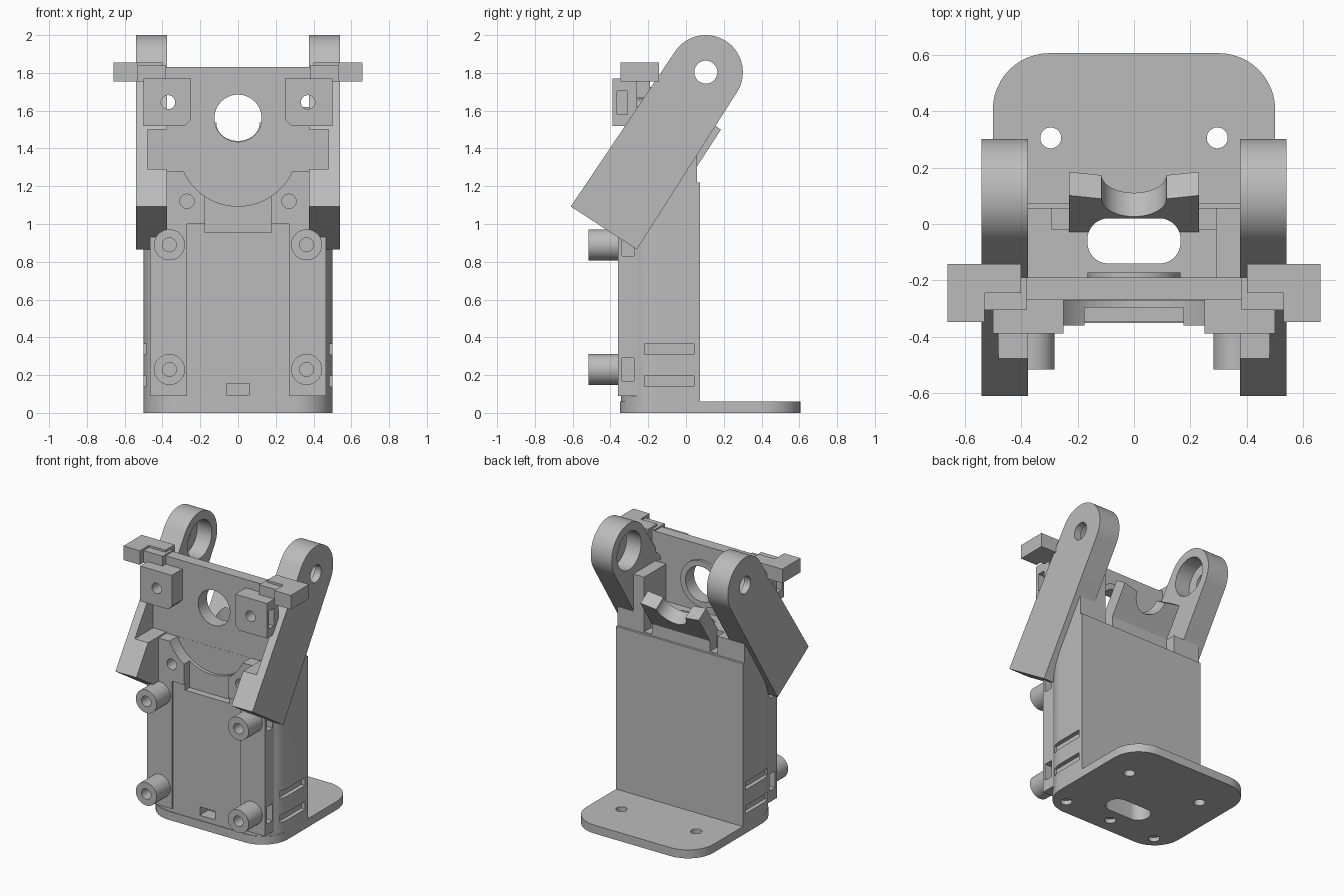
import bpy, bmesh
from math import sin, cos, pi, radians
from mathutils import Vector

if "Cube" in bpy.data.objects:
    bpy.data.objects.remove(bpy.data.objects["Cube"], do_unlink=True)

grey = bpy.data.materials.new("plain_grey")
grey.use_nodes = True
grey.diffuse_color = (0.5, 0.5, 0.5, 1)
grey.node_tree.nodes["Principled BSDF"].inputs["Base Color"].default_value = (0.5, 0.5, 0.5, 1)


def prism(name, outline, axis, lo, hi):
    """Extrude a 2D outline along an axis; outline uses the other two axes in x, y, z order."""
    bm = bmesh.new()
    k = "xyz".index(axis)

    def place(p, h):
        c = list(p)
        c.insert(k, h)
        return bm.verts.new(c)
    a = [place(p, lo) for p in outline]
    b = [place(p, hi) for p in outline]
    bm.faces.new(a)
    bm.faces.new(b)
    for i in range(len(a)):
        j = (i + 1) % len(a)
        bm.faces.new((a[i], a[j], b[j], b[i]))
    bmesh.ops.recalc_face_normals(bm, faces=bm.faces)
    me = bpy.data.meshes.new(name)
    bm.to_mesh(me)
    bm.free()
    me.materials.append(grey)
    ob = bpy.data.objects.new(name, me)
    bpy.context.collection.objects.link(ob)
    return ob


def box(name, x, y, z):
    x, y = sorted(x), sorted(y)
    return prism(name, [(x[0], y[0]), (x[1], y[0]), (x[1], y[1]), (x[0], y[1])], "z", *z)


def arc(cx, cy, r, a0, a1, n=12):
    return [(cx + r * cos(radians(a0 + (a1 - a0) * i / n)),
             cy + r * sin(radians(a0 + (a1 - a0) * i / n))) for i in range(n + 1)]


def cyl(name, c, r, axis, lo, hi, n=48):
    return prism(name, arc(c[0], c[1], r, 0, 360 - 360 / n, n - 1), axis, lo, hi)


def rounded(x, y0, y1, r):
    return (arc(x - r, y1 - r, r, 0, 90) + arc(r - x, y1 - r, r, 90, 180)
            + arc(r - x, y0 + r, r, 180, 270) + arc(x - r, y0 + r, r, 270, 360))


def boolean(ob, others, op="DIFFERENCE"):
    """Apply each helper to the part, then remove the helpers."""
    for o in others:
        m = ob.modifiers.new("shape", "BOOLEAN")
        m.operation, m.object, m.solver = op, o, "EXACT"
    dg = bpy.context.evaluated_depsgraph_get()
    me = bpy.data.meshes.new_from_object(ob.evaluated_get(dg))
    ob.modifiers.clear()
    ob.data = me
    for o in others:
        bpy.data.objects.remove(o, do_unlink=True)
    return ob


def cable_slot():
    return prism("cutter", rounded(0.165, -0.14, 0.02, 0.075), "z", -0.1, 1.8)


SIDES = (-1, 1)
SCREW_Z = (0.23, 0.89)

# Foot plate with mounting holes
foot = prism("foot_plate", rounded(0.5, -0.35, 0.605, 0.2), "z", 0, 0.06)
boolean(foot, [cyl("cutter", (s * 0.295, 0.305), 0.037, "z", -0.1, 0.2) for s in SIDES]
        + [cyl("cutter", (x, -0.24), 0.037, "z", -0.1, 0.2) for x in (-0.37, 0, 0.37)]
        + [cable_slot()])

# Tower: rounded column, rear ledge, front pads and upper front block
tower = prism("tower", [(0.5, 0.073), (-0.5, 0.073)] + arc(-0.3, -0.145, 0.2, 180, 270)
              + arc(0.3, -0.145, 0.2, 270, 360), "z", 0.03, 1.22)
adds = [box("add", (-0.5, 0.5), (-0.27, 0.057), (1.1, 1.355)),
        box("add", (-0.375, 0.375), (-0.36, -0.2), (1.0, 1.28))]
for s in SIDES:
    pad = [(0.27, 0.09), (0.465, 0.09), (0.465, 0.93), (0.375, 0.93), (0.375, 1.02), (0.27, 1.02)]
    adds.append(prism("add", [(s * x, z) for x, z in pad], "y", -0.36, -0.2))
boolean(tower, adds, "UNION")
cuts = [cable_slot(),
        cyl("cutter", (0, 1.41), 0.316, "y", -0.5, -0.271, 64),
        box("cutter", (-0.175, 0.175), (-0.5, -0.295), (0.955, 1.2)),
        box("cutter", (-0.06, 0.06), (-0.5, -0.25), (0.095, 0.155))]
for s in SIDES:
    cuts.append(cyl("cutter", (s * 0.27, 1.12), 0.038, "y", -0.5, -0.2))
    cuts.append(box("cutter", (s * 0.23, s * 0.29), (-0.02, 0.2), (1.23, 1.5)))
    for z in (0.14, 0.31):
        cuts.append(box("cutter", (s * 0.47, s * 0.6), (-0.22, 0.042), (z, z + 0.055)))
    for z in SCREW_Z:
        cuts.append(box("cutter", (s * 0.4, s * 0.6), (-0.34, -0.275), (z - 0.06, z + 0.06)))
boolean(tower, cuts)

# Screw bosses on the front pads
for s in SIDES:
    for z in SCREW_Z:
        side = "right" if s < 0 else "left"
        boss = cyl(f"screw_boss_{side}", (s * 0.363, z), 0.082, "y", -0.515, -0.35)
        boolean(boss, [cyl("cutter", (s * 0.363, z), 0.037, "y", -0.6, -0.37)])

# Upright face plate with a ringed opening
plate = box("face_plate", (-0.4, 0.4), (-0.27, -0.19), (1.25, 1.83))
boolean(plate, [cyl("add", (0, 1.56), 0.165, "y", -0.25, -0.172)], "UNION")
boolean(plate, [cyl("cutter", (0, 1.56), 0.125, "y", -0.5, 0)]
        + [cyl("cutter", (s * 0.37, 1.645), 0.037, "y", -0.5, 0) for s in SIDES])

# Leaning arms, pads and end tabs, one set per side
tilt = radians(33)
up = Vector((sin(tilt), cos(tilt)))
back = Vector((cos(tilt), -sin(tilt)))
hub = Vector((0.105, 1.804))
R = 0.196
start = hub - up * 0.986
lean = [tuple(start - back * 0.212), tuple(start + back * 0.205)] \
    + arc(hub.x, hub.y, R, -33, 147, 32)
for s in SIDES:
    side = "right" if s < 0 else "left"
    arm = prism(f"arm_{side}", lean, "x", *sorted((s * 0.375, s * 0.54)))
    boolean(arm, [cyl("cutter", hub, 0.061, "x", *sorted((s * 0.3, s * 0.6))),
                  cyl("cutter", hub, 0.135, "x", *sorted((s * 0.3, s * 0.49))),
                  box("cutter", (s * 0.3, s * 0.48), (-0.8, -0.27), (1.29, 1.5))])

    outline = [(0.5, 1.52), (0.5, 1.77), (0.25, 1.77), (0.25, 1.55), (0.28, 1.52)]
    pad = prism(f"face_pad_{side}", [(s * x, z) for x, z in outline], "y", -0.388, -0.26)
    boolean(pad, [cyl("cutter", (s * 0.37, 1.645), 0.037, "y", -0.5, 0),
                  box("cutter", (s * 0.44, s * 0.6), (-0.365, -0.31), (1.58, 1.705))])

    box(f"tab_{side}", (s * 0.53, s * 0.66), (-0.348, -0.142), (1.755, 1.855))
    box(f"tab_root_{side}", (s * 0.4, s * 0.53), (-0.245, -0.142), (1.755, 1.855))
    box(f"tab_step_{side}", (s * 0.38, s * 0.535), (-0.305, -0.19), (1.755, 1.84))

# Tall rib beside the left arm
box("side_rib", (0.29, 0.376), (-0.19, 0.057), (1.3, 1.62))

# Tilted cradle: U-shaped profile pushed along the sloping axis
profile = [(0.23, 0), (0.23, -0.36), (-0.23, -0.36), (-0.23, 0)] \
    + arc(0, -0.022, 0.115, 180, 360, 24)
cradle = prism("cradle", profile, "z", 0, 0.1)
top = Vector((0.185, 1.5))
for v in cradle.data.vertices:
    p = top + up * v.co.y - back * v.co.z
    v.co = (v.co.x, p.x, p.y)
bm = bmesh.new()
bm.from_mesh(cradle.data)
bmesh.ops.recalc_face_normals(bm, faces=bm.faces)
bm.to_mesh(cradle.data)
bm.free()
boolean(cradle, [cable_slot()])

# Smooth the round surfaces and keep the edges crisp
bpy.ops.object.select_all(action="DESELECT")
for ob in bpy.context.collection.objects:
    if ob.type == "MESH" and grey.name in ob.data.materials:
        ob.select_set(True)
        bpy.context.view_layer.objects.active = ob
bpy.ops.object.shade_smooth_by_angle(angle=radians(30))
